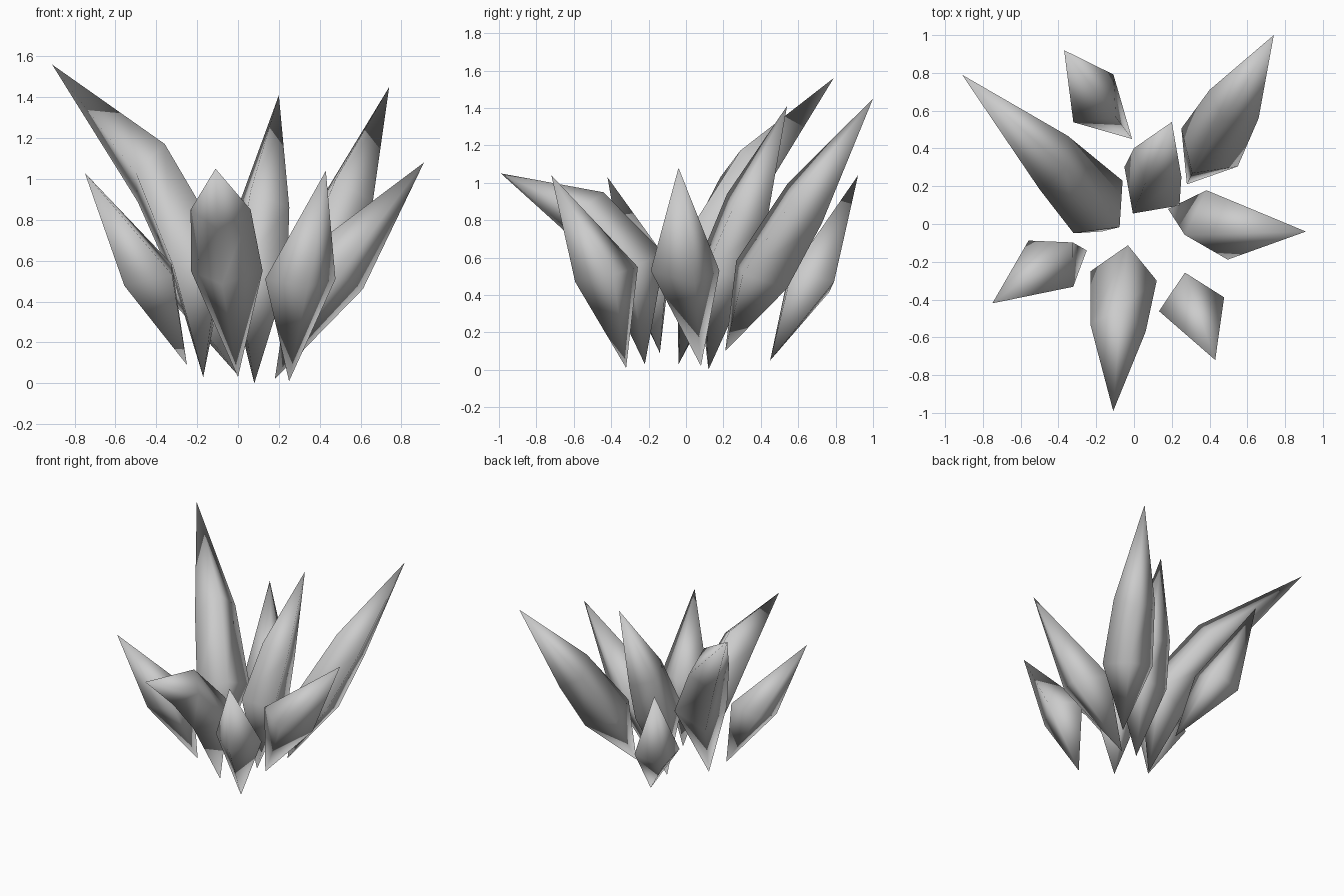
import bpy, bmesh
from math import cos, sin, radians
from mathutils import Vector

if "Cube" in bpy.data.objects:
    bpy.data.objects.remove(bpy.data.objects["Cube"])


def leaf(name, base, rings, tip):
    """Four-sided pointed blade. Each ring: x, y, z, half-diagonal, inward azimuth, upward tilt."""
    bm = bmesh.new()
    bottom, top = bm.verts.new(base), bm.verts.new(tip)
    loops = []
    for x, y, z, r, az, tilt in rings:
        c, a, t = Vector((x, y, z)), radians(az), radians(tilt)
        v = Vector((cos(a) * cos(t), sin(a) * cos(t), sin(t))) * r
        u = Vector((-sin(a), cos(a), 0)) * r
        loops.append([bm.verts.new(c + d) for d in (v, u, -v, -u)])
    for i in range(4):
        j = (i + 1) % 4
        bm.faces.new((bottom, loops[0][j], loops[0][i]))
        for lo, hi in zip(loops, loops[1:]):
            bm.faces.new((lo[i], lo[j], hi[j], hi[i]))
        bm.faces.new((loops[-1][i], loops[-1][j], top))
    bmesh.ops.recalc_face_normals(bm, faces=bm.faces)
    for f in bm.faces:
        f.smooth = True
    me = bpy.data.meshes.new(name)
    bm.to_mesh(me)
    bm.free()
    bpy.context.collection.objects.link(bpy.data.objects.new(name, me))


# Tall leaves with two cross-sections
leaf("tall_leaf_left", (-.17, -.04, .03),
     [(-.19, .09, .58, .19, -43, 35), (-.425, .325, 1.03, .16, -28, 62)], (-.91, .79, 1.56))
leaf("tall_leaf_centre", (.08, .12, 0),
     [(.095, .2, .52, .178, 235, 8), (.125, .325, .86, .147, 239, 33)], (.2, .54, 1.41))
leaf("tall_leaf_right", (.28, .21, .1),
     [(.4, .405, .51, .18, 236, 24), (.53, .635, .89, .15, 240, 45)], (.74, 1, 1.45))
leaf("tall_leaf_front", (0, -.22, .03),
     [(-.055, -.275, .55, .177, 82, 22), (-.085, -.55, .85, .148, 82, 42)], (-.11, -.99, 1.05))

# Short leaves with one cross-section
leaf("short_leaf_back", (-.01, .45, .05), [(-.215, .665, .47, .165, 320, 20)], (-.37, .92, 1.04))
leaf("short_leaf_right", (.18, .08, .02), [(.44, -.005, .53, .192, 197, 21)], (.91, -.04, 1.08))
leaf("short_leaf_front_right", (.25, -.32, .01), [(.305, -.425, .51, .176, 102, 13)], (.43, -.72, 1.04))
leaf("short_leaf_front_left", (-.25, -.14, .09), [(-.44, -.21, .53, .17, 44, 18)], (-.75, -.42, 1.03))
